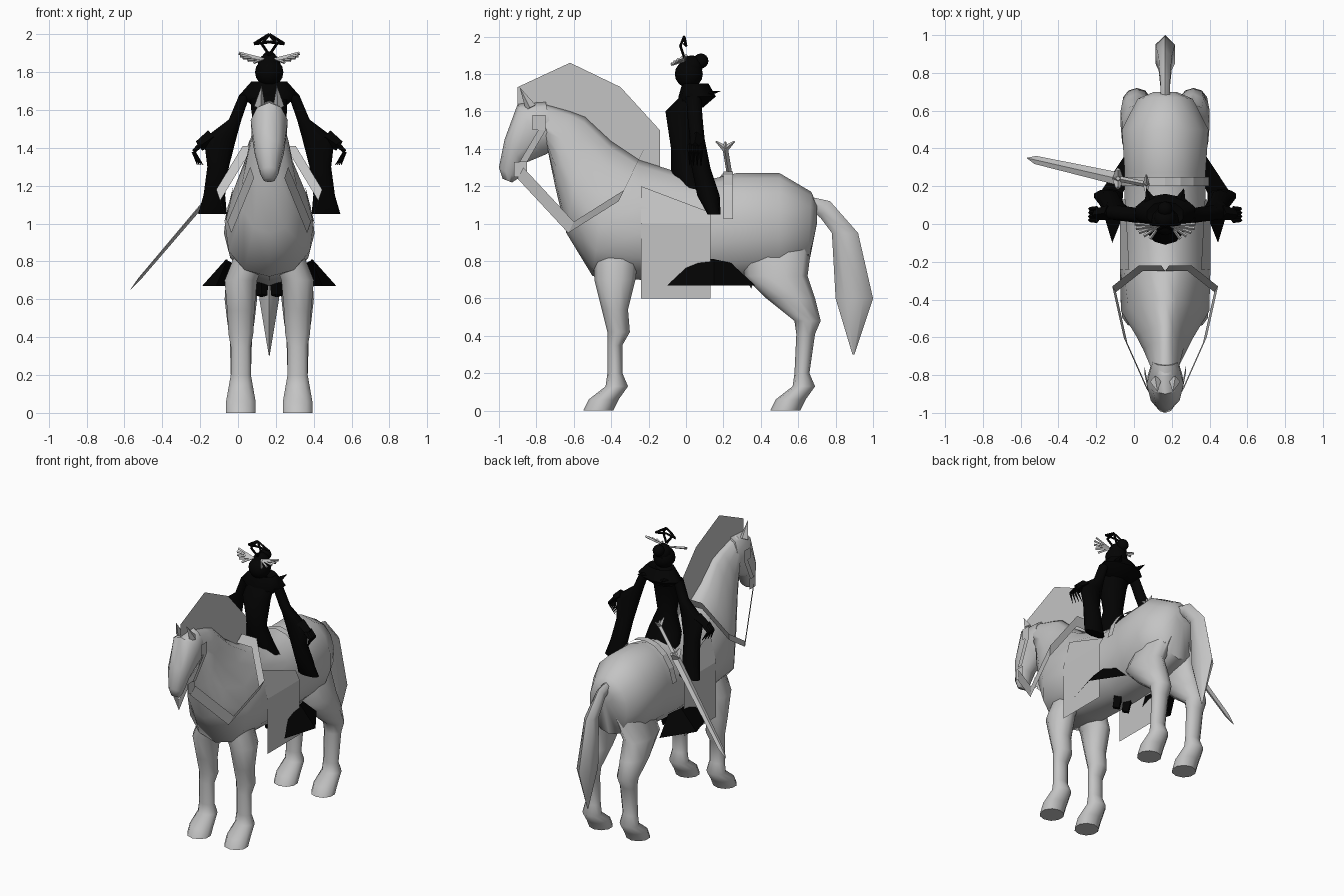
import bpy
import bmesh
import math
from mathutils import Vector, Matrix

CENTRE_X = 0.165  # the mount stands off-centre because of the sword

if "Cube" in bpy.data.objects:
    bpy.data.objects.remove(bpy.data.objects["Cube"], do_unlink=True)


def make_material(name, brightness):
    material = bpy.data.materials.new(name)
    material.use_nodes = True
    colour = (brightness, brightness, brightness, 1)
    material.diffuse_color = colour
    material.node_tree.nodes["Principled BSDF"].inputs["Base Color"].default_value = colour
    return material


GREY = make_material("pale grey", 0.55)
BLACK = make_material("black", 0.001)


def finish(mesh_builder, name, material, smooth=False):
    """Turn a bmesh into a named object, optionally smooth."""
    bmesh.ops.recalc_face_normals(mesh_builder, faces=mesh_builder.faces[:])
    mesh = bpy.data.meshes.new(name)
    mesh_builder.to_mesh(mesh)
    mesh_builder.free()
    mesh.materials.append(material)
    if smooth:
        mesh.shade_smooth()
        mesh.set_sharp_from_angle(angle=math.radians(60))
    part = bpy.data.objects.new(name, mesh)
    part.location.x = CENTRE_X
    bpy.context.scene.collection.objects.link(part)


def slanted(front_y, front_z, back_y, back_z, width, pinch=0):
    """Ring spanning two points of the side profile; pinch narrows its front."""
    front, back = Vector((0, front_y, front_z)), Vector((0, back_y, back_z))
    return (front + back) / 2, (front - back) / 2, width, pinch


def level(y, z, depth, width, x=0):
    """Horizontal ring around a point."""
    return Vector((x, y, z)), Vector((0, -depth, 0)), width, 0


def loft(name, rings, material, sides=10):
    """Skin a row of elliptical rings."""
    builder = bmesh.new()
    loops = []
    for centre, reach, width, pinch in rings:
        loop = []
        for step in range(sides):
            angle = math.tau * step / sides
            forward = math.cos(angle)
            sideways = width * math.sin(angle) * (1 - pinch * forward)
            loop.append(builder.verts.new(centre + reach * forward + Vector((sideways, 0, 0))))
        loops.append(loop)
    for lower, upper in zip(loops, loops[1:]):
        for near in range(sides):
            far = (near + 1) % sides
            builder.faces.new((lower[near], lower[far], upper[far], upper[near]))
    builder.faces.new(loops[0])
    builder.faces.new(loops[-1])
    finish(builder, name, material, smooth=True)


def sheet(name, first_edge, second_edge, material, side=1):
    """Thin surface between two rows of points."""
    builder = bmesh.new()
    mirror = Vector((side, 1, 1))
    first, second = ([builder.verts.new(Vector(point) * mirror) for point in edge]
                     for edge in (first_edge, second_edge))
    for near in range(len(first) - 1):
        builder.faces.new((first[near], second[near], second[near + 1], first[near + 1]))
    finish(builder, name, material)


def strip(name, path, across, material, side=1):
    """Flat band that sweeps one edge vector along a path."""
    sheet(name, path, [Vector(point) + Vector(across) for point in path], material, side)


def rod(name, start, end, start_radius, end_radius, material, flat=1, side=1):
    """Tapered rod between two points, squashed by the flat factor."""
    mirror = Vector((side, 1, 1))
    first, last = Vector(start) * mirror, Vector(end) * mirror
    axis = last - first
    turn = axis.to_track_quat("Z", "Y").to_matrix().to_4x4()
    place = Matrix.Translation((first + last) / 2) @ turn @ Matrix.Diagonal((1, flat, 1, 1))
    builder = bmesh.new()
    bmesh.ops.create_cone(builder, cap_ends=True, segments=4, radius1=start_radius,
                          radius2=end_radius, depth=axis.length, matrix=place)
    finish(builder, name, material)


def ball(name, centre, radius, material):
    builder = bmesh.new()
    bmesh.ops.create_uvsphere(builder, u_segments=12, v_segments=8, radius=radius,
                              matrix=Matrix.Translation(centre))
    finish(builder, name, material, smooth=True)


def leg(name, upper, cannon_y, side):
    """Leg from upper joints (y, z, depth) down to a shared fetlock and hoof."""
    joints = upper + [(cannon_y, .2, .04), (cannon_y + .01, .13, .06),
                      (cannon_y - .06, .06, .08), (cannon_y - .09, 0, .08)]
    rings = []
    for y, z, depth in joints:
        inset = max(0, z - .7) * .4  # the thigh sinks into the trunk
        rings.append(level(y, z, depth, min(.09, .03 + depth * .65), side * (.15 - inset)))
    loft(name, rings, GREY)


# Horse trunk and neck, from rump to poll
loft("horse_body", [
    slanted(.7, 1.1, .7, 1, .06), slanted(.67, 1.17, .65, .75, .15),
    slanted(.5, 1.27, .5, .7, .235), slanted(.27, 1.27, .3, .68, .22),
    slanted(.1, 1.23, .1, .67, .22), slanted(-.25, 1.34, -.25, .7, .235, .2),
    slanted(-.4, 1.44, -.5, .72, .22, .4), slanted(-.54, 1.57, -.64, .95, .14, .4),
    slanted(-.62, 1.6, -.7, 1.2, .11, .3), slanted(-.8, 1.65, -.74, 1.4, .07)],
    GREY, sides=14)
loft("horse_head", [
    slanted(-.75, 1.65, -.7, 1.4, .07), slanted(-.9, 1.64, -.75, 1.37, .1, -.1),
    slanted(-.97, 1.45, -.87, 1.32, .08), slanted(-1, 1.3, -.9, 1.24, .05),
    slanted(-.98, 1.24, -.93, 1.22, .03)], GREY)
loft("tail", [
    slanted(.66, 1.08, .68, 1.14, .03), slanted(.72, 1.03, .77, 1.12, .03),
    slanted(.78, .95, .92, .95, .04), slanted(.8, .6, 1, .6, .06),
    slanted(.89, .3, .9, .3, .002)], GREY, sides=6)

# Mane crest: one thin sheet
mane = bmesh.new()
mane.faces.new([mane.verts.new((0, y, z)) for y, z in (
    (-.9, 1.6), (-.9, 1.73), (-.62, 1.86), (-.35, 1.73), (-.14, 1.5), (-.14, 1.25))])
finish(mane, "mane", GREY)

# Belt arching over the back behind the rider
arch = [math.radians(degrees) for degrees in range(-80, 81, 20)]
strip("sword_belt", [(.235 * math.sin(angle), .2, .97 + .31 * math.cos(angle))
                     for angle in arch], (0, .05, 0), GREY)

for side, label in ((1, "left_"), (-1, "right_")):
    # Horse limbs and ears
    leg(label + "front_leg", [(-.37, .95, .13), (-.38, .7, .11), (-.38, .54, .07),
                              (-.36, .42, .06), (-.38, .35, .04)], -.38, side)
    leg(label + "hind_leg", [(.5, .95, .18), (.48, .72, .17), (.56, .6, .13),
                             (.65, .48, .07), (.64, .41, .05)], .62, side)
    rod(label + "ear", (.05, -.83, 1.62), (.04, -.89, 1.73), .03, 0, GREY, side=side)

    # Reins, bridle plates and the strap joining them
    strip(label + "rein", [(0, -.25, 1.35), (.12, -.25, 1.35), (.26, -.36, 1.12),
                           (.2, -.63, .95), (.08, -.9, 1.24)], (.02, .03, .06), GREY, side)
    for part, x, y, z in (("cheek_plate", .11, -.82, 1.5), ("bit_plate", .08, -.92, 1.25)):
        strip(label + part, [(x, y, z), (x, y, z + .08)], (0, .07, 0), GREY, side)
    strip(label + "cheek_strap", [(.11, -.79, 1.5), (.09, -.89, 1.33)], (0, .04, 0), GREY, side)

    # Saddle cloth hanging over the flank, its top edge following the back
    sheet(label + "saddle_cloth", [(.24, -.24, .6), (.24, -.24, 1), (.19, -.24, 1.2)],
          [(.24, .13, .6), (.24, .13, 1), (.21, .13, 1.06)], GREY, side)

    # Robe hem flaring out below the cloth
    sheet(label + "robe_hem", [(.22, .05, .81), (.23, .15, .81), (.19, .24, .79)],
          [(.28, -.1, .67), (.355, .15, .67), (.21, .37, .67)], BLACK, side)

    # Rider's sleeve, forearm and clawed hand
    loft(label + "sleeve", [
        level(.04, 1.68, .04, .03, side * .13), level(.05, 1.55, .04, .035, side * .18),
        level(.06, 1.45, .04, .09, side * .26), level(.08, 1.3, .05, .06, side * .27),
        level(.12, 1.15, .06, .06, side * .29), level(.15, 1.05, .035, .08, side * .3)], BLACK)
    rod(label + "forearm", (.3, .06, 1.46), (.37, .05, 1.41), .04, .03, BLACK, side=side)
    for finger in range(4):
        y = .02 + finger * .02
        knuckle = (.4, y, 1.38)
        rod(label + "finger", (.36, y, 1.42), knuckle, .015, .01, BLACK, side=side)
        rod(label + "claw", knuckle, (.39 - y / 2, y, 1.31), .01, .002, BLACK, side=side)
    rod(label + "foot", (.04, .1, .75), (.04, .06, .62), .04, .03, BLACK, side=side)
    rod(label + "collar_spike", (.06, .06, 1.68), (.1, .19, 1.71), .06, 0, BLACK, .4, side)

    # Headdress frame and fan of hair pins
    frame = [(0, -.01, 1.96), (.08, 0, 1.95), (0, -.01, 2), (.04, -.03, 1.95), (0, -.01, 1.89)]
    for start, end in zip(frame, frame[1:]):
        rod(label + "headdress_bar", start, end, .008, .008, BLACK, side=side)
    for pin in range(5):
        angle = math.radians(pin * 15)
        tip = (.16 * math.cos(angle), -.09 * math.sin(angle), 1.9 - pin * .012)
        rod(label + "hair_pin", (.03, -.01, 1.87), tip, .006, .009, GREY, side=side)

# Rider's body, collar and head
loft("rider_torso", [
    level(.01, 1.76, .03, .03), level(.03, 1.68, .06, .1), level(-.02, 1.6, .09, .1),
    level(-.02, 1.4, .06, .07), level(0, 1.27, .08, .12), level(.07, 1.13, .08, .14)], BLACK)
loft("rider_collar", [level(.03, 1.62, .06, .09), level(.06, 1.68, .1, .165),
                      level(.05, 1.75, .07, .1), level(.02, 1.72, .04, .05)], BLACK)
ball("rider_head", (0, .015, 1.8), .075, BLACK)
ball("rider_hair", (0, .03, 1.84), .06, BLACK)
ball("hair_bun", (0, .08, 1.87), .04, BLACK)

# Sword slung on the right flank, with flared guard and pommel
pommel, guard, tip = Vector((-.1, .21, 1.4)), Vector((-.25, .24, 1.22)), Vector((-.735, .35, .65))
shoulder = guard.lerp(tip, .9)
rod("sword_grip", pommel, guard, .015, .015, GREY)
rod("sword_blade", guard, shoulder, .034, .022, GREY, flat=.35)
rod("sword_tip", shoulder, tip, .022, 0, GREY, flat=.35)
for sway in (-1, 0, 1):
    prong = Vector((0, sway * .05, .04))
    rod("pommel_prong", pommel, pommel + prong, .018, .004, GREY)
    rod("guard_prong", guard, guard + prong, .03, .012, GREY)
